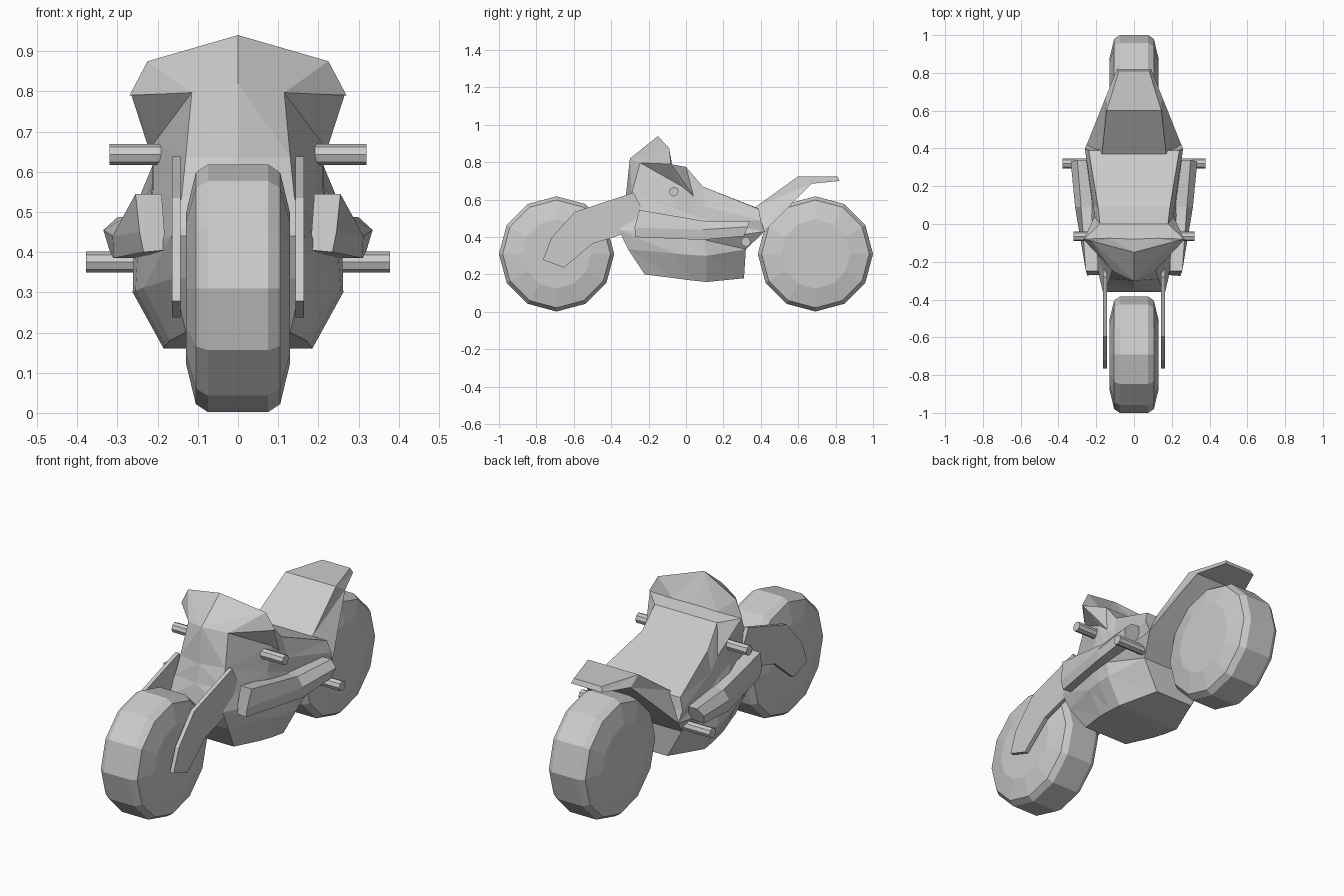
import bpy, bmesh
from math import sin, cos, tau
from mathutils import Vector

if "Cube" in bpy.data.objects:
    bpy.data.objects.remove(bpy.data.objects["Cube"])


def loft(name, rings, closed=True, mirror=True):
    """Bridge matching rings of points; cap closed ones; mirror across x = 0."""
    bm = bmesh.new()
    for side in ((1, -1) if mirror else (1,)):
        rows = [[bm.verts.new((side * x, y, z)) for x, y, z in r] for r in rings]
        n = len(rows[0])
        for a, b in zip(rows, rows[1:]):
            for i in range(n if closed else n - 1):
                j = (i + 1) % n
                bm.faces.new((a[i], b[i], b[j], a[j]))
        if closed:
            bm.faces.new(rows[0])
            bm.faces.new(rows[-1])
    if not closed:
        bmesh.ops.triangulate(bm, faces=bm.faces[:], quad_method='FIXED')
        bmesh.ops.remove_doubles(bm, verts=bm.verts[:], dist=0.0005)
        bmesh.ops.dissolve_degenerate(bm, edges=bm.edges[:], dist=0.0005)
    bmesh.ops.recalc_face_normals(bm, faces=bm.faces[:])
    mesh = bpy.data.meshes.new(name)
    bm.to_mesh(mesh)
    bm.free()
    ob = bpy.data.objects.new(name, mesh)
    bpy.context.collection.objects.link(ob)
    return ob


def circle(x, y, z, r, n):
    return [(x, y + r * sin(tau * i / n), z + r * cos(tau * i / n)) for i in range(n)]


def flat(ring):
    """The same ring pressed onto the centre plane, used to close an end."""
    return [(0, y, z) for x, y, z in ring]


def to_centre(ring):
    """Extend a half section to the centre plane at both ends."""
    return flat(ring[:1]) + ring + flat(ring[-1:])


# wheels: twelve-sided with chamfered tread
for name, y in (("front_wheel", -0.692), ("rear_wheel", 0.692)):
    half = [(0.13, 0.185), (0.105, 0.288), (0.075, 0.308)]
    prof = [(-x, r) for x, r in half] + half[::-1]
    loft(name, [circle(x, y, 0.31, r, 12) for x, r in prof], mirror=False)

# fairing, tank and belly: half sections from nose to rear, top edge to belly
nose = [(.115, -.245, .797), (.13, -.29, .635), (.14, -.32, .54),
        (.165, -.36, .44), (.16, -.31, .335), (.13, -.22, .20)]
ridge = [(0, -.30, .82), (0, -.30, .82), (0, -.32, .635), (0, -.34, .54),
         (0, -.36, .44), (0, -.31, .335), (0, -.22, .20), (0, -.22, .20)]
sections = [
    [(.265, -.08, .79), (.21, -.02, .67), (.212, -.06, .55),
     (.235, -.06, .41), (.235, -.06, .312), (.17, -.06, .18)],
    [(.18, 0, .775), (.21, .04, .62), (.216, .03, .52),
     (.25, .03, .395), (.255, .03, .304), (.18, .03, .168)],
    [(.19, .09, .67), (.215, .10, .565), (.22, .10, .49),
     (.26, .10, .385), (.262, .11, .30), (.185, .11, .16)],
    [(.17, .37, .56), (.24, .39, .55), (.26, .40, .49),
     (.25, .42, .43), (.20, .32, .335), (.11, .31, .18)],
]
nose_ring = ridge[:1] + nose + ridge[-1:]
rings = [ridge, nose_ring] + [to_centre(s) for s in sections]
loft("body_fairing", rings + [flat(rings[-1])], closed=False)

# windscreen wedge above the nose
loft("windscreen", [
    [(0, -.30, .82), (.115, -.245, .797), (.27, -.08, .79)],
    [(0, -.15, .94), (.225, -.09, .875), (.27, -.08, .79)],
    [(0, -.08, .79), (.13, -.075, .79), (.27, -.08, .79)]], closed=False)

# seat tail rising over the rear wheel
tail = [to_centre(s) for s in (
    [(.17, .37, .56), (.25, .42, .43)],
    [(.145, .60, .725), (.15, .67, .685)],
    [(.08, .81, .725), (.09, .82, .70)])]
loft("seat_tail", tail + [flat(tail[-1])], closed=False)

# side pods along the flanks
loft("side_pods", [
    [(.19, -.25, .545), (.255, -.25, .545), (.245, -.275, .45), (.235, -.27, .40), (.18, -.27, .405)],
    [(.20, .09, .487), (.28, .09, .487), (.312, .09, .44), (.31, .09, .385), (.21, .09, .385)],
    [(.24, .34, .487), (.30, .34, .487), (.335, .33, .455), (.32, .31, .405), (.24, .31, .41)]])

# fork plates beside the front wheel
fork = [(-.765, .278), (-.652, .237), (-.50, .365), (-.40, .395), (-.30, .43),
        (-.24, .56), (-.28, .638), (-.594, .535), (-.72, .395)]
loft("fork_plates", [[(x, y, z) for y, z in fork] for x in (.143, .164)])

# handle grips and foot pegs
for name, x0, x1, y, z in (("handle_grips", .18, .32, -.065, .643),
                           ("foot_pegs", .20, .378, .32, .375)):
    loft(name, [circle(x, y, z, .026, 8) for x in (x0, x1)])
